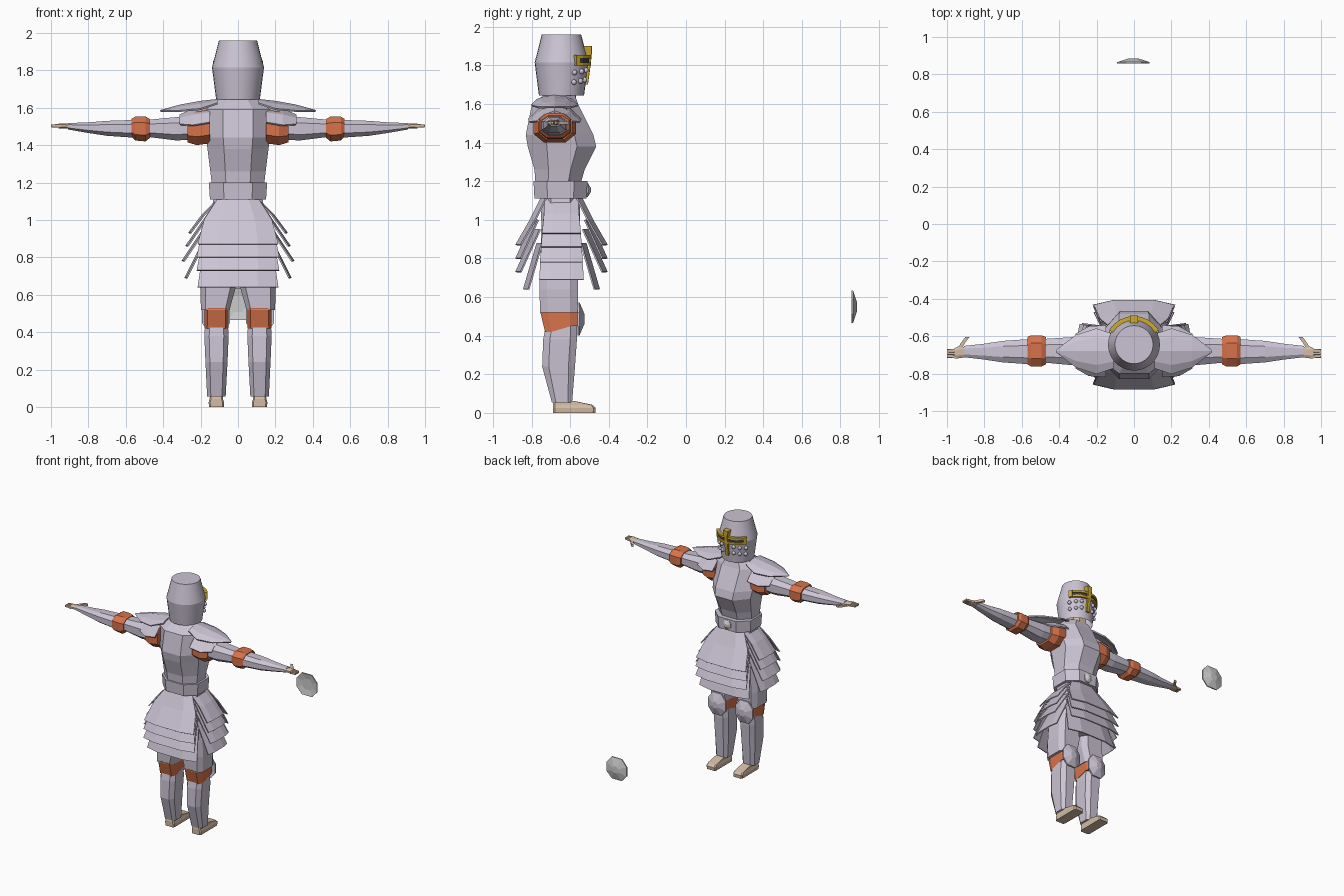
import bpy
import bmesh
from math import sin, cos, pi, radians

if "Cube" in bpy.data.objects:
    bpy.data.objects.remove(bpy.data.objects["Cube"])

CY = -0.645  # depth axis of the body


def material(name, rgb):
    m = bpy.data.materials.new(name)
    m.diffuse_color = (*rgb, 1)
    m.use_nodes = True
    m.node_tree.nodes["Principled BSDF"].inputs["Base Color"].default_value = m.diffuse_color
    return m


STEEL = material("pale_steel", (0.60, 0.55, 0.66))
ORANGE = material("orange_padding", (0.68, 0.17, 0.07))
GOLD = material("gold_trim", (0.62, 0.40, 0.03))
SKIN = material("skin", (0.66, 0.50, 0.38))
DARK = material("eye_slot", (0.05, 0.05, 0.06))


def make(name, verts, faces, mat=None, mirror=False, solid=0):
    me = bpy.data.meshes.new(name)
    me.from_pydata(verts, [], faces)
    bm = bmesh.new()
    bm.from_mesh(me)
    bmesh.ops.recalc_face_normals(bm, faces=bm.faces)
    bm.to_mesh(me)
    bm.free()
    ob = bpy.data.objects.new(name, me)
    bpy.context.collection.objects.link(ob)
    if mat:
        me.materials.append(mat)
    if solid:
        s = ob.modifiers.new("thickness", 'SOLIDIFY')
        s.thickness, s.offset = solid, 0
    if mirror:
        ob.modifiers.new("mirror", 'MIRROR')
    return ob


def loft(name, rings, mat, mirror=False, caps=(True, True)):
    n = len(rings[0])
    faces = [(i * n + j, i * n + (j + 1) % n, (i + 1) * n + (j + 1) % n, (i + 1) * n + j)
             for i in range(len(rings) - 1) for j in range(n)]
    if caps[0]:
        faces.append(tuple(range(n)))
    if caps[1]:
        faces.append(tuple(range((len(rings) - 1) * n, len(rings) * n)))
    return make(name, [p for r in rings for p in r], faces, mat, mirror)


def sheet(name, rows, mat, mirror=False, solid=0.008):
    n = len(rows[0])
    faces = [(i * n + j, i * n + j + 1, (i + 1) * n + j + 1, (i + 1) * n + j)
             for i in range(len(rows) - 1) for j in range(n - 1)]
    return make(name, [p for r in rows for p in r], faces, mat, mirror, solid)


def sect(t, u0, u1, v0, v1, cu=0.25, cv=0.25, axis='z'):
    """Chamfered rectangle, across z (u=x, v=y) or across x (u=y, v=z)."""
    a, b = (u1 - u0) * cu, (v1 - v0) * cv
    pts = [(u0 + a, v0), (u1 - a, v0), (u1, v0 + b), (u1, v1 - b),
           (u1 - a, v1), (u0 + a, v1), (u0, v1 - b), (u0, v0 + b)]
    return [(u, v, t) if axis == 'z' else (t, u, v) for u, v in pts]


def body(name, rows, mat, mirror=False, cu=0.25, cv=0.25, axis='z'):
    return loft(name, [sect(*r, cu, cv, axis) for r in rows], mat, mirror)


# helm: smooth round bucket, open below
helm = loft("helm", [[(r * sin(2 * pi * k / 28), CY + r * cos(2 * pi * k / 28), z) for k in range(28)]
                     for z, r in ((1.645, 0.117), (1.815, 0.139), (1.96, 0.102))], STEEL, caps=(False, True))
for p in helm.data.polygons:
    p.use_smooth = len(p.vertices) == 4
helm.data.set_sharp_from_angle(angle=radians(20))


def arc_band(name, r0, r1, z0, z1, a, mat, n=8):
    rings = []
    for k in range(n + 1):
        t = radians(-a + 2 * a * k / n)
        rings.append([(r * sin(t), CY + r * cos(t), z) for r, z in ((r0, z0), (r1, z0), (r1, z1), (r0, z1))])
    return loft(name, rings, mat)


# visor trim: slot between two gold rails, end posts and nose strip
arc_band("visor_slot", 0.13, 0.144, 1.815, 1.84, 55, DARK)
for z in (1.80, 1.837):
    arc_band("visor_rail", 0.13, 0.153, z, z + 0.016, 58, GOLD)
loft("visor_end", [[(r * sin(t), CY + r * cos(t), z) for r in (0.13, 0.153) for t in
                    ((radians(50), radians(60)) if r < 0.14 else (radians(60), radians(50)))]
                   for z in (1.80, 1.853)], GOLD, True)
body("nose_strip", [(1.70, -0.012, 0.012, -0.53, -0.508), (1.80, -0.015, 0.015, -0.52, -0.494),
                    (1.86, -0.017, 0.017, -0.52, -0.488), (1.90, -0.022, 0.022, -0.535, -0.488)], GOLD, cu=0.05, cv=0.05)

# breath studs on the cheeks
for z, r in ((1.775, 0.136), (1.725, 0.129)):
    for k, a in enumerate((22, 40, 60)):
        t = radians(a)
        bpy.ops.mesh.primitive_uv_sphere_add(segments=10, ring_count=6, radius=0.014,
                                             location=(r * sin(t), CY + r * cos(t), z - 0.006 * k))
        stud = bpy.context.object
        stud.name = "helm_stud"
        stud.data.materials.append(STEEL)
        bpy.ops.object.shade_smooth()
        m = stud.modifiers.new("mirror", 'MIRROR')
        m.mirror_object = helm

# neck, breastplate, belt and buckle
body("neck", [(1.55, -0.06, 0.06, -0.70, -0.57), (1.72, -0.06, 0.06, -0.70, -0.57)], SKIN)
body("breastplate", [(1.19, -0.14, 0.14, -0.78, -0.545), (1.26, -0.148, 0.148, -0.785, -0.525),
                     (1.38, -0.163, 0.163, -0.82, -0.465), (1.44, -0.172, 0.172, -0.83, -0.48),
                     (1.59, -0.172, 0.172, -0.80, -0.555), (1.645, -0.11, 0.11, -0.74, -0.575)],
     STEEL, cu=0.27, cv=0.28)
body("belt", [(1.11, -0.15, 0.15, -0.785, -0.515), (1.20, -0.156, 0.156, -0.79, -0.51)], STEEL)
body("pelvis", [(0.72, -0.12, 0.12, -0.74, -0.56), (1.0, -0.15, 0.15, -0.75, -0.55),
                (1.12, -0.13, 0.13, -0.75, -0.55)], STEEL)


# domed octagonal plate, bulging toward +y
def dome(name, x, y, z, hw, hh, mat=None, mirror=False, depth=0.028):
    out = [(.5, 1), (1, .4), (1, -.45), (.5, -1), (-.5, -1), (-1, -.45), (-1, .4), (-.5, 1)]

    def ring(s, dy):
        return [(x + u * hw * s, y + dy, z + v * hh * s) for u, v in out]
    return loft(name, [ring(0.5, 0.3 * depth), ring(1, 0), ring(1, 0.3 * depth), ring(0.3, depth)], mat, mirror)


dome("belt_buckle", 0, -0.515, 1.155, 0.032, 0.036, depth=0.022)
dome("spare_plate", -0.003, 0.857, 0.55, 0.087, 0.085)
dome("knee_plate", 0.118, -0.562, 0.487, 0.075, 0.085, STEEL, True, 0.036)


# skirt: four panels of overlapping flared plates
def panel(name, tiers, turn, bow):
    c, s = round(cos(turn)), round(sin(turn))
    for tier in tiers:
        rows = []
        for d, z, w in tier:
            row = []
            for k in (-1, -0.5, 0.5, 1):
                e = d - bow * (1.0 if abs(k) == 1 else 0.15)
                row.append((k * w * c + e * s, CY - k * w * s + e * c, z))
            rows.append(row)
        sheet(name, rows, STEEL)


LONG = [[(.11, 1.11, .11), (.165, 1.0, .18), (.24, .87, .215)],
        [(.15, 1.0, .18), (.24, .80, .22)],
        [(.14, .95, .18), (.24, .73, .22)],
        [(.13, .88, .18), (.20, .64, .215)]]
SIDE = [[(.11, 1.11, .085), (.19, 1.03, .09), (.265, .93, .10)],
        [(.15, 1.05, .09), (.28, .86, .105)],
        [(.16, .99, .095), (.30, .78, .11)],
        [(.17, .92, .10), (.285, .69, .115)]]
panel("front_skirt_plate", LONG, 0, 0.03)
panel("back_skirt_plate", LONG, pi, 0.03)
panel("right_skirt_plate", SIDE, pi / 2, 0.012)
panel("left_skirt_plate", SIDE, -pi / 2, 0.012)

# legs
body("thigh_guard", [(0.52, 0.045, 0.198, -0.755, -0.56), (0.64, 0.012, 0.202, -0.76, -0.56),
                     (0.95, 0.012, 0.18, -0.75, -0.565)], STEEL, True, 0.15, 0.2)
knee = body("knee_padding", [(0.42, 0.052, 0.18, -0.73, -0.56), (0.53, 0.05, 0.178, -0.757, -0.56)],
            ORANGE, True, 0.12, 0.2)
for v in knee.data.vertices:  # front of the padding sits higher
    if v.co.z < 0.5 and v.co.y > -0.62:
        v.co.z = 0.45
body("shin_guard", [(0.055, 0.066, 0.165, -0.695, -0.59), (0.24, 0.056, 0.174, -0.745, -0.575),
                    (0.38, 0.05, 0.18, -0.74, -0.565), (0.46, 0.055, 0.175, -0.725, -0.565)], STEEL, True, 0.2, 0.2)
body("foot", [(0.0, 0.075, 0.155, -0.69, -0.47), (0.025, 0.075, 0.157, -0.69, -0.468),
              (0.042, 0.08, 0.152, -0.69, -0.485), (0.062, 0.082, 0.15, -0.685, -0.58)], SKIN, True, 0.1, 0.05)


# arms, laid out along x
def limb(name, rows, mat, cu=0.25, cv=0.25):
    body(name, rows, mat, True, cu, cv, 'x')


limb("shoulder_padding", [(0.15, -0.785, -0.575, 1.41, 1.59), (0.22, -0.79, -0.57, 1.40, 1.58),
                          (0.27, -0.765, -0.59, 1.415, 1.56)], ORANGE)
limb("upper_arm_guard", [(0.24, -0.755, -0.605, 1.43, 1.56), (0.33, -0.755, -0.605, 1.425, 1.55),
                         (0.49, -0.74, -0.615, 1.445, 1.535)], STEEL)
limb("elbow_padding", [(0.47, -0.75, -0.605, 1.44, 1.54), (0.495, -0.762, -0.595, 1.42, 1.553),
                       (0.55, -0.762, -0.595, 1.425, 1.553), (0.57, -0.75, -0.605, 1.445, 1.54)], ORANGE)
limb("forearm_guard", [(0.555, -0.75, -0.615, 1.44, 1.535), (0.70, -0.74, -0.625, 1.45, 1.53),
                       (0.80, -0.725, -0.64, 1.465, 1.522), (0.91, -0.712, -0.652, 1.484, 1.518)], STEEL)
limb("palm", [(0.88, -0.71, -0.66, 1.488, 1.513), (0.94, -0.718, -0.655, 1.49, 1.517),
              (0.96, -0.718, -0.665, 1.49, 1.517)], SKIN)
for y in (-0.717, -0.70, -0.683):
    limb("finger", [(0.95, y, y + 0.016, 1.493, 1.514), (1.0, y + 0.001, y + 0.014, 1.496, 1.51)], SKIN, 0.1, 0.1)
loft("thumb", [[(x - w, y, z) for x, w, z in ((a, 0, 1.493), (a, 0.022, 1.493), (a, 0.022, 1.511), (a, 0, 1.511))]
               for a, y in ((0.945, -0.67), (0.925, -0.635), (0.902, -0.605))], SKIN, True)


# shoulder plates: an arched lower one and a pointed upper one
def arch(name, rows):
    pts = []
    for x, z, hw, drop in rows:
        pts.append([(x, -0.68 + k * hw, z - drop * (abs(k) ** 2)) for k in (-1, -0.6, 0, 0.6, 1)])
    sheet(name, pts, STEEL, True, 0.01)


arch("lower_shoulder_plate", [(0.15, 1.60, 0.135, 0.08), (0.24, 1.59, 0.13, 0.085), (0.31, 1.56, 0.09, 0.05)])
arch("upper_shoulder_plate", [(0.11, 1.642, 0.09, 0.02), (0.20, 1.632, 0.12, 0.04),
                              (0.31, 1.612, 0.085, 0.03), (0.415, 1.583, 0.004, 0)])
